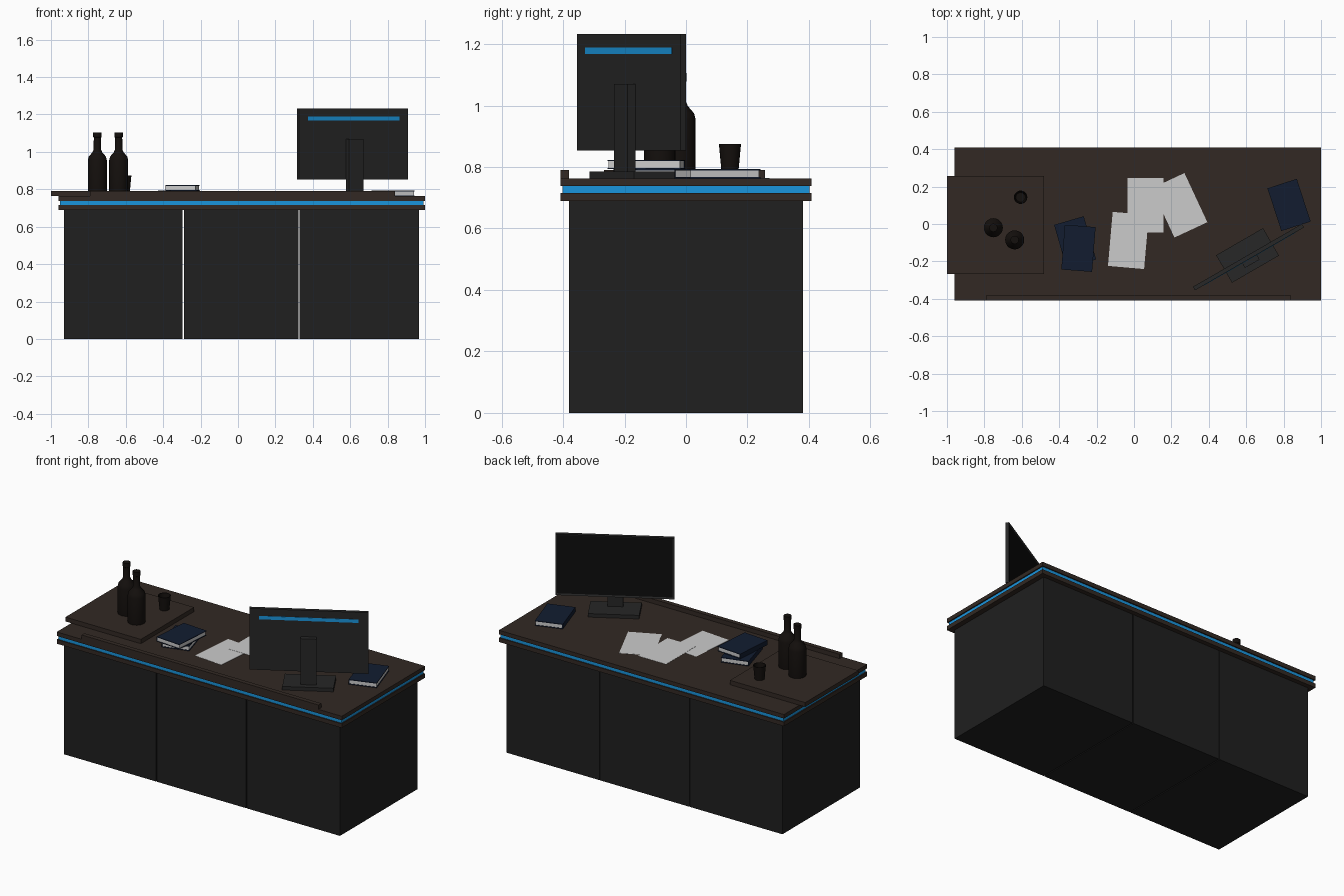
import bpy, bmesh
from math import radians, cos, sin, pi
from mathutils import Matrix, Vector

if "Cube" in bpy.data.objects:
    bpy.data.objects.remove(bpy.data.objects["Cube"])


def material(name, r, g, b):
    m = bpy.data.materials.new(name)
    m.diffuse_color = (r, g, b, 1)
    m.use_nodes = True
    m.node_tree.nodes["Principled BSDF"].inputs["Base Color"].default_value = m.diffuse_color
    return m


BLACK = material("cabinet_black", 0.014, 0.014, 0.014)
WOOD = material("dark_wood", 0.032, 0.022, 0.017)
BLUE = material("glow_blue", 0.01, 0.3, 0.72)
NAVY = material("cover_navy", 0.006, 0.012, 0.03)
PAPER = material("paper", 0.6, 0.6, 0.6)
PLASTIC = material("monitor_plastic", 0.02, 0.02, 0.02)
SCREEN = material("screen_black", 0.004, 0.004, 0.004)
GLASS = material("dark_glass", 0.007, 0.005, 0.004)


def mesh_object(name, bm, mat, matrix=None):
    bmesh.ops.recalc_face_normals(bm, faces=bm.faces)
    me = bpy.data.meshes.new(name)
    bm.to_mesh(me)
    bm.free()
    me.materials.append(mat)
    ob = bpy.data.objects.new(name, me)
    bpy.context.collection.objects.link(ob)
    if matrix:
        ob.matrix_world = matrix
    return ob


def box(name, x, y, z, mat, matrix=None):
    """Box from (min, max) ranges, optionally placed by a matrix."""
    bm = bmesh.new()
    bmesh.ops.create_cube(bm, size=1)
    for v in bm.verts:
        v.co = Vector([(a + b) / 2 + c * (b - a) for (a, b), c in zip((x, y, z), v.co)])
    return mesh_object(name, bm, mat, matrix)


def lathe(name, profile, mat, x, y, z, sides=20):
    """Closed turned shape; the profile starts and ends on the axis."""
    bm = bmesh.new()
    vs = [bm.verts.new((r, 0, h)) for r, h in profile]
    es = [bm.edges.new(p) for p in zip(vs, vs[1:])]
    bmesh.ops.spin(bm, geom=vs + es, axis=(0, 0, 1), cent=(0, 0, 0),
                   angle=2 * pi, steps=sides)
    bmesh.ops.remove_doubles(bm, verts=bm.verts, dist=1e-4)
    ob = mesh_object(name, bm, mat, Matrix.Translation((x, y, z)))
    bpy.context.view_layer.objects.active = ob
    ob.select_set(True)
    bpy.ops.object.shade_smooth_by_angle(angle=radians(35))
    ob.select_set(False)


def place(x, y, z, degrees):
    return Matrix.Translation((x, y, z)) @ Matrix.Rotation(radians(degrees), 4, 'Z')


# Three cabinets with see-through gaps
for side, x in (("left", (-0.93, -0.296)), ("middle", (-0.29, 0.323)), ("right", (0.329, 0.968))):
    box(side + "_cabinet", x, (-0.381, 0.381), (0, 0.69), BLACK)

# Desktop: two slabs around a glowing strip
box("lower_slab", (-0.96, 1.0), (-0.409, 0.409), (0.69, 0.716), WOOD)
box("light_strip", (-0.953, 0.993), (-0.402, 0.402), (0.716, 0.738), BLUE)
box("upper_slab", (-0.96, 1.0), (-0.409, 0.409), (0.738, 0.763), WOOD)
TOP = 0.763
box("front_ledge", (-0.79, 0.84), (-0.409, -0.381), (TOP, 0.79), WOOD)
box("side_board", (-1.0, -0.482), (-0.266, 0.257), (TOP, 0.79), WOOD)

# Bottles and cup
bottle = [(0, 0), (0.05, 0), (0.051, 0.005), (0.051, 0.165), (0.046, 0.185), (0.026, 0.208),
          (0.02, 0.222), (0.019, 0.287), (0.022, 0.289), (0.022, 0.315), (0, 0.315)]
lathe("bottle_1", bottle, GLASS, -0.752, -0.02, 0.79)
lathe("bottle_2", bottle, GLASS, -0.638, -0.085, 0.79)
lathe("cup", [(0, 0), (0.028, 0), (0.036, 0.085), (0.032, 0.085), (0.025, 0.01), (0, 0.01)],
      GLASS, -0.606, 0.143, 0.79)

# Books: covers and spine wrapped around a page block
def book(name, x, y, z, degrees, h=0.03, w=0.165, l=0.24, t=0.004):
    m = place(x, y, z, degrees)
    hx, hy = w / 2, l / 2
    box(name + "_bottom_cover", (-hx, hx), (-hy, hy), (0, t), NAVY, m)
    box(name + "_top_cover", (-hx, hx), (-hy, hy), (h - t, h), NAVY, m)
    box(name + "_spine", (-hx, -hx + t), (-hy, hy), (t, h - t), NAVY, m)
    box(name + "_pages", (-hx + t, hx - 0.003), (-hy + 0.003, hy - 0.003), (t, h - t), PAPER, m)


book("stack_book_lower", -0.315, -0.097, TOP, 16)
book("stack_book_upper", -0.297, -0.13, TOP + 0.03, -4.5)
book("right_book", 0.829, 0.102, TOP, 18)

# Loose sheets
for i, (x, y, a) in enumerate(((0.243, 0.1, 25), (-0.03, -0.088, -5), (0.062, 0.1, 0))):
    z = 0.001 * i
    box("paper_sheet_%d" % (i + 1), (-0.097, 0.097), (-0.145, 0.145), (z, z + 0.001),
        PAPER, place(x, y, TOP, a))

# Monitor, back turned to the front
M = place(0.612, -0.177, 0, 30)
shell = bmesh.new()
bmesh.ops.create_cube(shell, size=1)
for v in shell.verts:
    v.co = Vector((v.co.x * 0.673, v.co.y * 0.022, 1.043 + v.co.z * 0.38))
front = max(shell.faces, key=lambda f: f.calc_center_median().y)
bmesh.ops.inset_region(shell, faces=[front], thickness=0.014)
for v in front.verts:
    v.co.y -= 0.004
front.material_index = 1
monitor = mesh_object("monitor_shell", shell, PLASTIC, M)
monitor.data.materials.append(SCREEN)
box("monitor_light", (-0.282, 0.282), (-0.013, -0.011), (1.168, 1.189), BLUE, M)
box("monitor_column", (-0.045, 0.045), (-0.041, -0.011), (0.785, 1.07), PLASTIC, M)
box("monitor_base", (-0.145, 0.145), (-0.085, 0.085), (TOP, 0.785), PLASTIC,
    place(0.607, -0.168, 0, 30))
